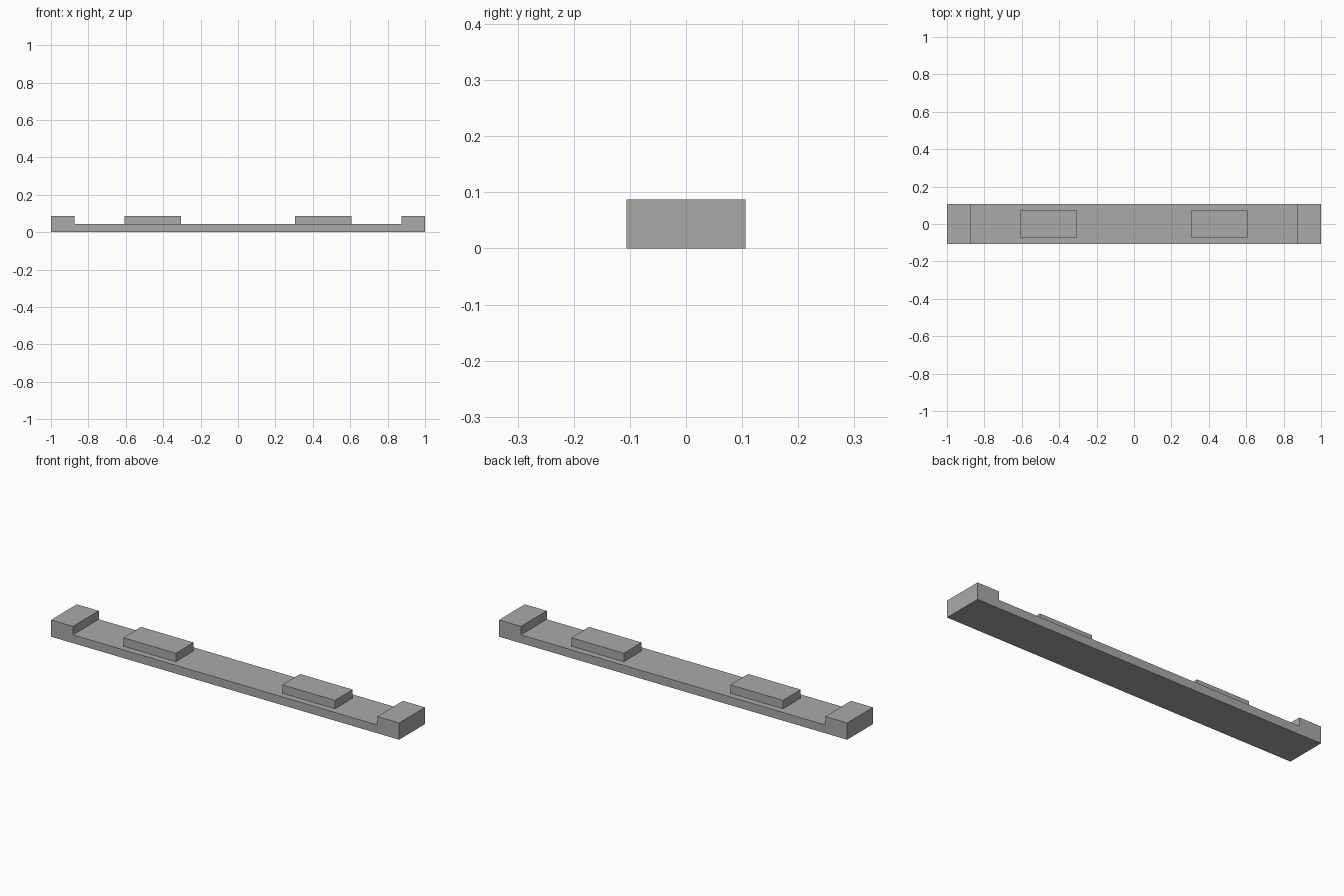
import bpy
import bmesh

default = bpy.data.objects.get("Cube")
if default:
    bpy.data.objects.remove(default, do_unlink=True)

LENGTH, DEPTH = 2.0, 0.212
FLOOR, TOP = 0.043, 0.087
END_INNER = 0.874

grey = bpy.data.materials.new("plain grey")
colour = (0.4, 0.4, 0.4, 1)
grey.use_nodes = True
grey.diffuse_color = colour
grey.node_tree.nodes["Principled BSDF"].inputs["Base Color"].default_value = colour


def extrude_profile(name, points, depth):
    """Extrude an x-z outline along y, centred on y = 0."""
    bm = bmesh.new()
    face = bm.faces.new([bm.verts.new((x, -depth / 2, z)) for x, z in points])
    result = bmesh.ops.extrude_face_region(bm, geom=[face])
    verts = [g for g in result["geom"] if isinstance(g, bmesh.types.BMVert)]
    bmesh.ops.translate(bm, verts=verts, vec=(0, depth, 0))
    bmesh.ops.recalc_face_normals(bm, faces=bm.faces)
    mesh = bpy.data.meshes.new(name)
    bm.to_mesh(mesh)
    bm.free()
    mesh.materials.append(grey)
    obj = bpy.data.objects.new(name, mesh)
    bpy.context.collection.objects.link(obj)
    return obj


# Long bar with a raised block at each end
half = [(LENGTH / 2, 0), (LENGTH / 2, TOP), (END_INNER, TOP), (END_INNER, FLOOR)]
outline = half + [(-x, z) for x, z in reversed(half)]
extrude_profile("bar_with_raised_ends", outline, DEPTH)

# Two raised pads on the bar
for side, x in (("left", 0.457), ("right", -0.457)):
    w = 0.151
    pad = [(x - w, FLOOR), (x + w, FLOOR), (x + w, TOP), (x - w, TOP)]
    extrude_profile(side + "_pad", pad, 0.146)
